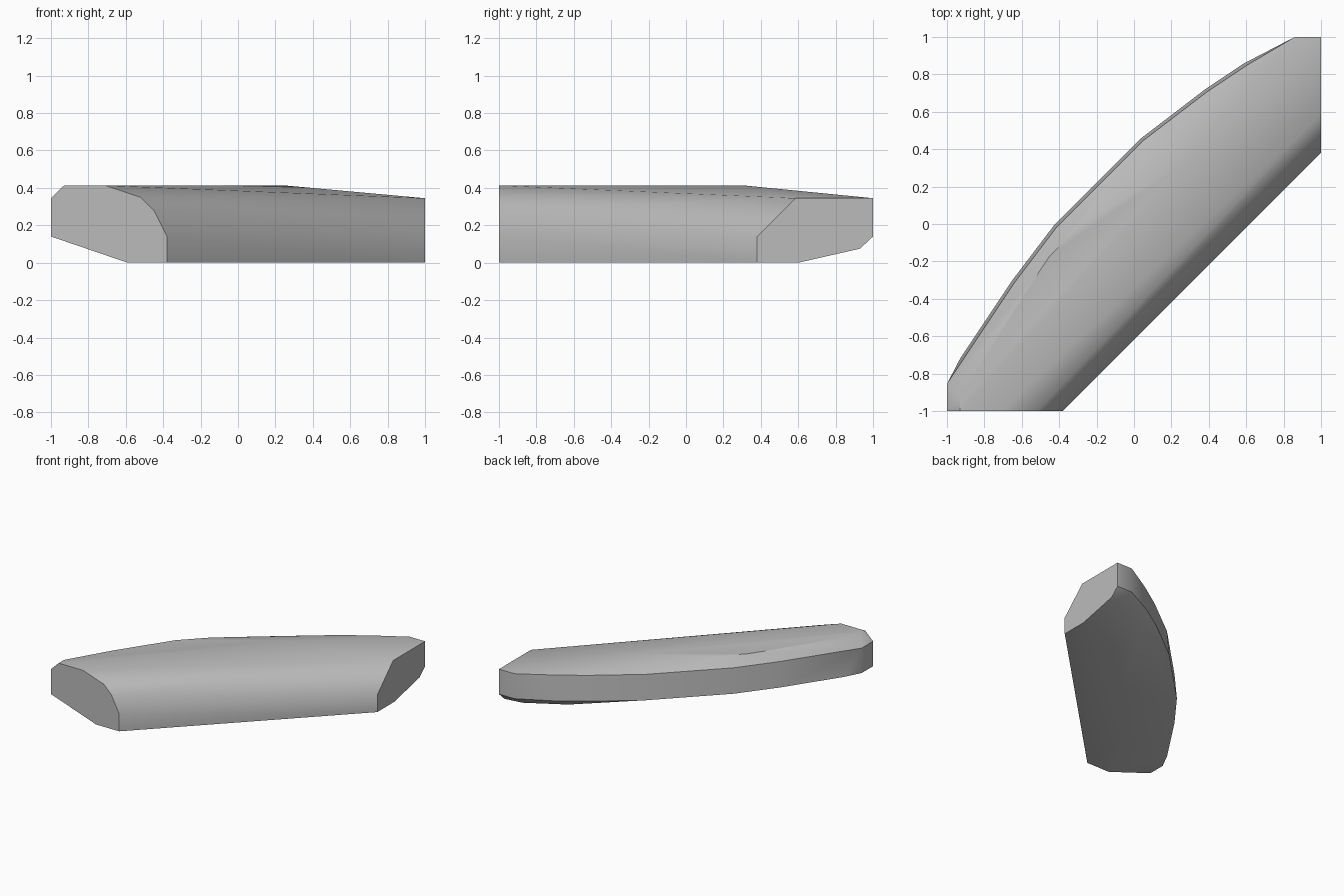
import bpy, bmesh, math
from mathutils import Vector

cube = bpy.data.objects.get("Cube")
if cube:
    bpy.data.objects.remove(cube)

grey = bpy.data.materials.new("plain_grey")
grey.use_nodes = True
colour = (0.5, 0.5, 0.5, 1)
grey.diffuse_color = colour
grey.node_tree.nodes["Principled BSDF"].inputs["Base Color"].default_value = colour

# Plan of the bowed outer wall, from the front end to the side end
outer = [(-1, -1), (-1, -.855), (-.93, -.72), (-.65, -.3), (-.43, -.01), (-.15, .27),
         (.04, .46), (.38, .72), (.59, .86), (.86, 1), (1, 1)]
points = [(x, y, .14) for x, y in outer]

# Upper rim of the wall, drawn in slightly between the ends
for i, (x, y) in enumerate(outer):
    inset = .012 if 1 < i < len(outer) - 2 else 0
    points.append((x + inset, y - inset, .345))

# Flat crown with its bevel line
crown = [(-.71, -1), (-.93, -1), (-.93, -.93), (-.73, -.59), (-.45, -.17), (-.26, .02), (.25, .31)]
points += [(x, y, .413) for x, y in crown]

# Straight inner wall and its rounded shoulder
points += [(-.38, -1, 0), (-.38, -1, .14), (-.45, -1, .28), (-.52, -1, .35)]
points += [(1, .38, 0), (1, .38, .14), (1, .585, .345)]

# Flat underside and the shallow bevel rising to the outer wall
under = [(-.59, -1), (-.35, -.55), (.15, .04), (.55, .42), (1, .6)]
points += [(x, y, 0) for x, y in under]
points += [(1, .93, .075), (.85, .91, .075), (.55, .74, .075)]

# Wrap the section lines in one convex skin
bm = bmesh.new()
for p in points:
    bm.verts.new(Vector(p))
hull = bmesh.ops.convex_hull(bm, input=bm.verts[:])
loose = [v for v in bm.verts if not v.link_faces]
bmesh.ops.delete(bm, geom=loose, context='VERTS')
bmesh.ops.dissolve_limit(bm, angle_limit=math.radians(.5), verts=bm.verts[:], edges=bm.edges[:])
bmesh.ops.recalc_face_normals(bm, faces=bm.faces[:])
mesh = bpy.data.meshes.new("curved_block")
bm.to_mesh(mesh)
bm.free()
mesh.materials.append(grey)
block = bpy.data.objects.new("curved_block", mesh)
bpy.context.collection.objects.link(block)

# Smooth the gentle facets and keep the end cuts crisp
bpy.ops.object.select_all(action='DESELECT')
block.select_set(True)
bpy.context.view_layer.objects.active = block
bpy.ops.object.shade_smooth_by_angle(angle=math.radians(35))
